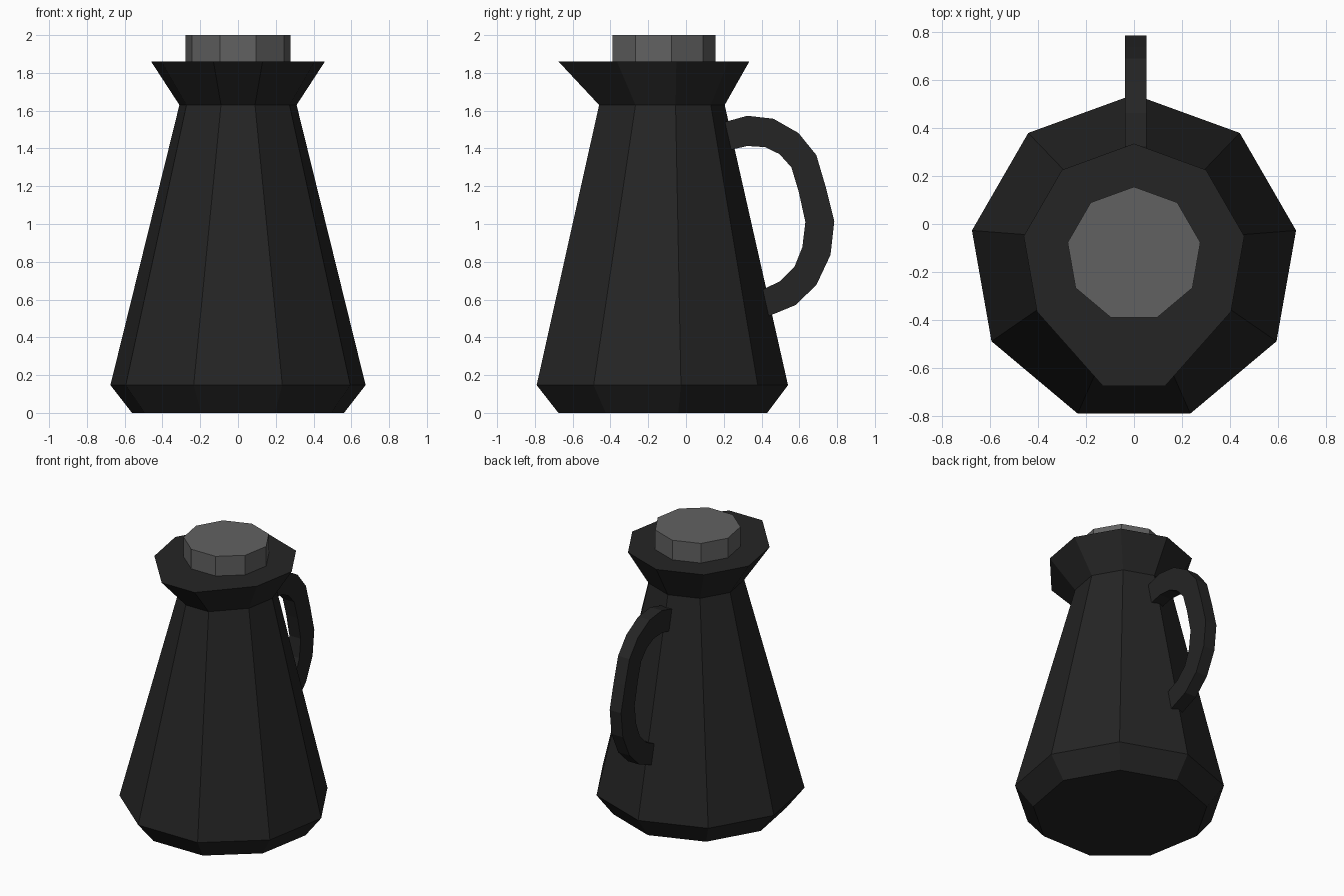
import bpy
import bmesh
from math import sin, cos, tau

SIDES = 9

cube = bpy.data.objects.get("Cube")
if cube:
    bpy.data.objects.remove(cube, do_unlink=True)


def material(name, value):
    mat = bpy.data.materials.new(name)
    mat.use_nodes = True
    colour = (value, value, value, 1)
    mat.diffuse_color = colour
    mat.node_tree.nodes["Principled BSDF"].inputs["Base Color"].default_value = colour
    return mat


def ring(radius, y, z, front=None):
    """Nine-sided ring with a corner at the back; front = (x, y) moves the spout edge."""
    points = []
    for i in range(SIDES):
        a = tau * i / SIDES
        x, py = -radius * sin(a), y + radius * cos(a)
        if front and i in (SIDES // 2, SIDES // 2 + 1):
            x, py = (front[0] if x > 0 else -front[0]), front[1]
        points.append((x, py, z))
    return points


def loft(name, rings, mat):
    """Skin a stack of rings and cap both ends."""
    bm = bmesh.new()
    loops = [[bm.verts.new(p) for p in r] for r in rings]
    for a, b in zip(loops, loops[1:]):
        for i in range(len(a)):
            j = (i + 1) % len(a)
            bm.faces.new((a[i], a[j], b[j], b[i]))
    bm.faces.new(loops[0][::-1])
    bm.faces.new(loops[-1])
    bmesh.ops.recalc_face_normals(bm, faces=bm.faces)
    mesh = bpy.data.meshes.new(name)
    bm.to_mesh(mesh)
    bm.free()
    mesh.materials.append(mat)
    obj = bpy.data.objects.new(name, mesh)
    bpy.context.collection.objects.link(obj)
    return obj


black = material("black plastic", 0.018)
grey = material("grey lid", 0.12)

# Tapered body with a flared, spouted rim
loft("jug_body", [
    ring(0.57, -0.14, 0),
    ring(0.686, -0.146, 0.147),
    ring(0.315, -0.11, 1.63, front=(0.09, -0.46)),
    ring(0.467, -0.132, 1.86, front=(0.13, -0.675)),
], black)

# Lid
loft("lid", [ring(0.281, -0.126, z) for z in (1.85, 2.0)], grey)

# Handle: outer and inner edges as (y, z) pairs, swept as a flat band
outer = [(0.17, 1.53), (0.325, 1.573), (0.463, 1.557), (0.595, 1.482), (0.69, 1.365),
         (0.74, 1.195), (0.785, 1.015), (0.765, 0.836), (0.69, 0.677), (0.58, 0.571), (0.42, 0.505)]
inner = [(0.2, 1.385), (0.325, 1.413), (0.42, 1.407), (0.495, 1.37), (0.558, 1.3),
         (0.597, 1.17), (0.632, 1.01), (0.616, 0.878), (0.574, 0.772), (0.5, 0.698), (0.38, 0.64)]
left, right = 0.053, -0.037
loft("handle", [
    [(right, *o), (left, *o), (left, *i), (right, *i)] for o, i in zip(outer, inner)
], black)
